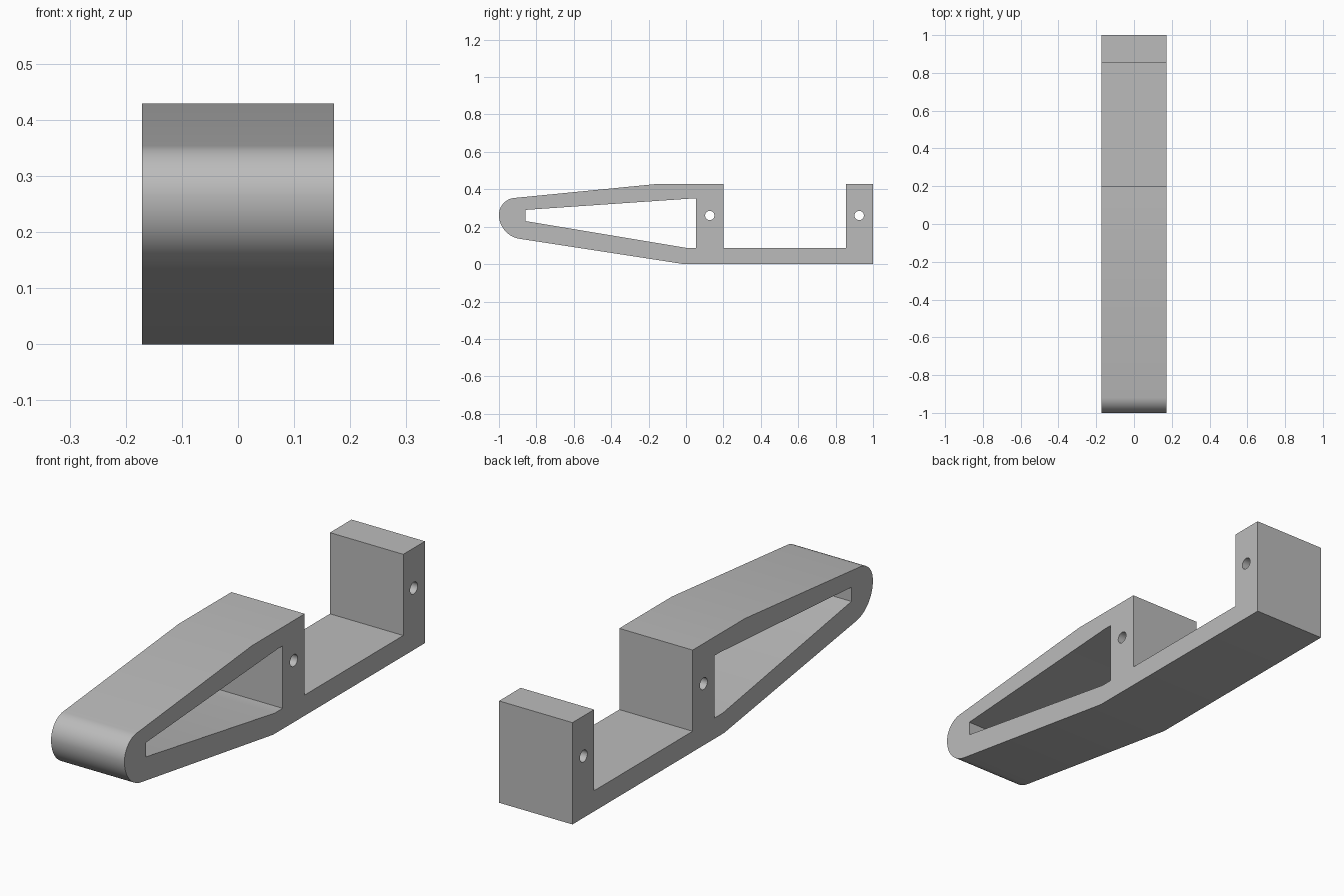
import bpy
import bmesh
from math import cos, sin, radians
from mathutils import Matrix

cube = bpy.data.objects.get("Cube")
if cube:
    bpy.data.objects.remove(cube, do_unlink=True)

HALF_WIDTH = 0.171

grey = bpy.data.materials.new("plain grey")
grey.use_nodes = True
colour = (0.5, 0.5, 0.5, 1)
grey.diffuse_color = colour
grey.node_tree.nodes["Principled BSDF"].inputs["Base Color"].default_value = colour


def arc(cy, cz, radius, start, end, steps):
    """Points along an arc, angles in degrees."""
    angles = [radians(start + (end - start) * i / steps) for i in range(steps + 1)]
    return [(cy + radius * cos(a), cz + radius * sin(a)) for a in angles]


def add_loop(curve, points):
    """Closed straight-sided outline in the side plane."""
    spline = curve.splines.new("POLY")
    spline.points.add(len(points) - 1)
    for point, (y, z) in zip(spline.points, points):
        point.co = (y, z, 0, 1)
    spline.use_cyclic_u = True


# Side profile: rounded nose, sloping arms, middle wall, open tray, end post
nose = arc(-0.91, 0.264, 0.09, 95.6, 180, 14) + arc(-0.87, 0.264, 0.13, 180, 261.6, 14)[1:]
body = [(-0.01, 0), (1, 0), (1, 0.429), (0.856, 0.429), (0.856, 0.087),
        (0.2, 0.087), (0.2, 0.429), (-0.15, 0.429)]
# Tapered window between the two arms
window = [(-0.857, 0.29), (-0.857, 0.23), (0, 0.087), (0.053, 0.087),
          (0.053, 0.35), (0.02, 0.35)]

curve = bpy.data.curves.new("bracket_profile", "CURVE")
curve.dimensions = "2D"
curve.fill_mode = "BOTH"
curve.extrude = HALF_WIDTH
add_loop(curve, nose + body)
add_loop(curve, window)

# Pin holes through the middle wall and the end post
for y in (0.127, 0.926):
    add_loop(curve, arc(y, 0.26, 0.025, 0, 360, 32)[:-1])

# Extrude across the width and turn the profile upright
helper = bpy.data.objects.new("profile_helper", curve)
bpy.context.collection.objects.link(helper)
bpy.context.view_layer.update()
evaluated = helper.evaluated_get(bpy.context.evaluated_depsgraph_get())
mesh = bpy.data.meshes.new_from_object(evaluated)
bpy.data.objects.remove(helper, do_unlink=True)
mesh.transform(Matrix(((0, 0, 1, 0), (1, 0, 0, 0), (0, 1, 0, 0), (0, 0, 0, 1))))

bm = bmesh.new()
bm.from_mesh(mesh)
bmesh.ops.remove_doubles(bm, verts=bm.verts, dist=0.0001)
bmesh.ops.recalc_face_normals(bm, faces=bm.faces)
bm.to_mesh(mesh)
bm.free()

bracket = bpy.data.objects.new("bracket", mesh)
bpy.context.collection.objects.link(bracket)
mesh.materials.clear()
mesh.materials.append(grey)

# Smooth nose and holes, crisp corners
bpy.ops.object.select_all(action="DESELECT")
bracket.select_set(True)
bpy.context.view_layer.objects.active = bracket
bpy.ops.object.shade_smooth_by_angle(angle=radians(30))
